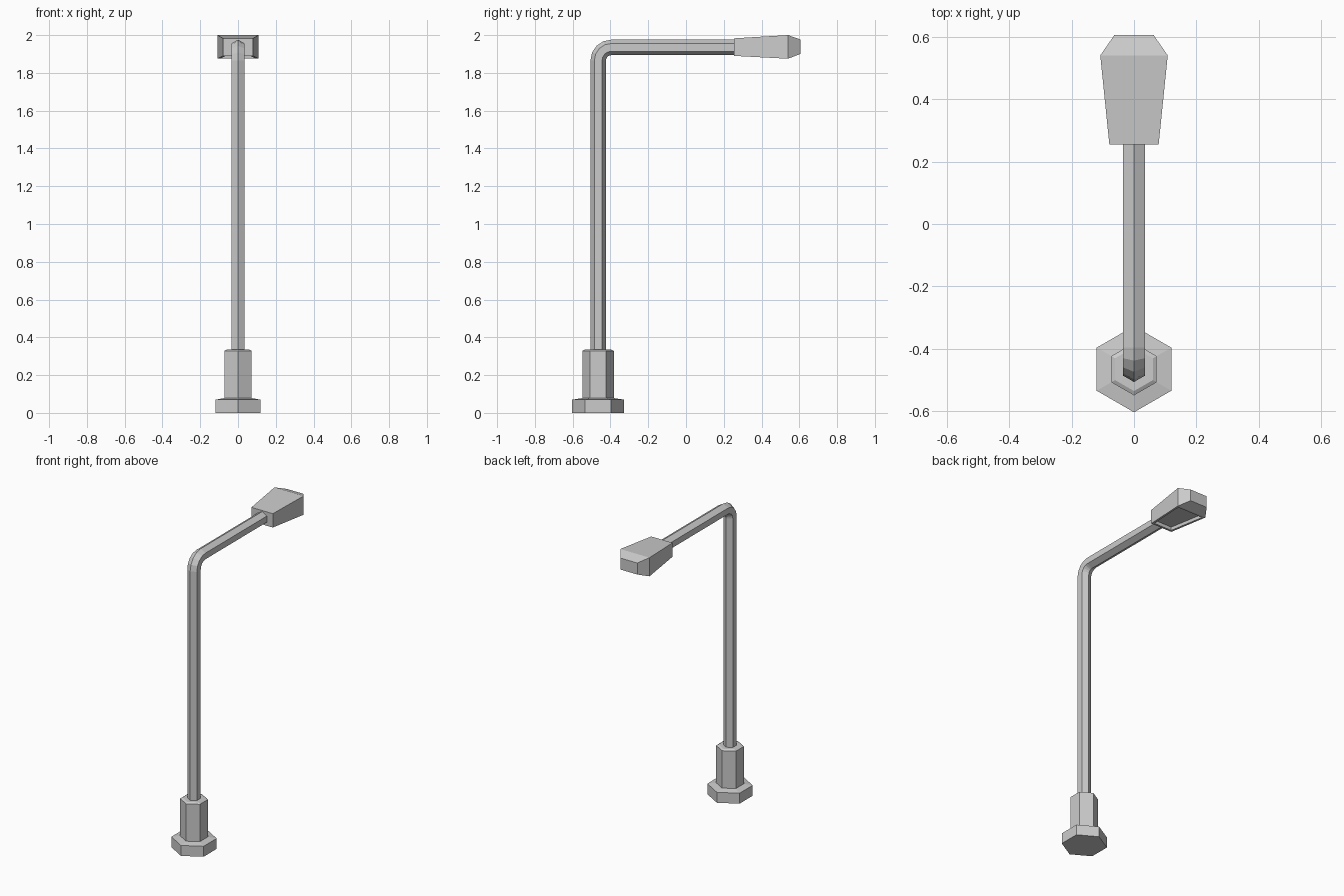
import bpy, bmesh
from math import sin, cos, pi

if "Cube" in bpy.data.objects:
    bpy.data.objects.remove(bpy.data.objects["Cube"])

BASE_Y = -0.465


def loft(name, rings):
    """Skin a list of equal-length point rings and cap both ends."""
    bm = bmesh.new()
    loops = [[bm.verts.new(p) for p in ring] for ring in rings]
    n = len(loops[0])
    for a, b in zip(loops, loops[1:]):
        for i in range(n):
            j = (i + 1) % n
            bm.faces.new((a[i], a[j], b[j], b[i]))
    bm.faces.new(loops[0])
    bm.faces.new(loops[-1])
    bmesh.ops.recalc_face_normals(bm, faces=bm.faces)
    mesh = bpy.data.meshes.new(name)
    obj = bpy.data.objects.new(name, mesh)
    bpy.context.collection.objects.link(obj)
    return obj, bm


def finish(obj, bm):
    bm.to_mesh(obj.data)
    bm.free()


def hex_ring(y, z, ny, nz, r):
    """Six-sided ring whose first corner points along (ny, nz)."""
    return [(r * sin(k * pi / 3), y + ny * r * cos(k * pi / 3),
             z + nz * r * cos(k * pi / 3)) for k in range(6)]


def rect_ring(y, hx, z0, z1):
    return [(-hx, y, z0), (hx, y, z0), (hx, y, z1), (-hx, y, z1)]


# Foot flange and sleeve, each with a slightly sloped top
for name, profile in {
    "base_flange": [(0.138, 0), (0.138, 0.07), (0.085, 0.078)],
    "base_sleeve": [(0.084, 0.06), (0.084, 0.328), (0.07, 0.335)],
}.items():
    finish(*loft(name, [hex_ring(BASE_Y, z, -1, 0, r) for r, z in profile]))

# Pole bending into the horizontal arm
BEND, R = 0.07, 0.041
cy, cz = BASE_Y + BEND, 1.865
rings = [hex_ring(BASE_Y, 0.32, -1, 0, R)]
for i in range(5):
    a = i * pi / 8
    rings.append(hex_ring(cy - BEND * cos(a), cz + BEND * sin(a), -cos(a), sin(a), R))
rings.append(hex_ring(0.27, cz + BEND, 0, 1, R))
finish(*loft("pole_and_arm", rings))

# Lamp head, flaring outward then tapering at the tip
head, bm = loft("lamp_head", [
    rect_ring(0.255, 0.079, 1.89, 1.983),
    rect_ring(0.54, 0.108, 1.875, 2.0),
    rect_ring(0.605, 0.063, 1.90, 1.977),
])
# Shallow recess for the light on the underside
bm.normal_update()
under = min(bm.faces, key=lambda f: f.calc_center_median().z)
bmesh.ops.inset_region(bm, faces=[under], thickness=0.02)
bmesh.ops.inset_region(bm, faces=[under], thickness=0.004, depth=-0.02)
finish(head, bm)
